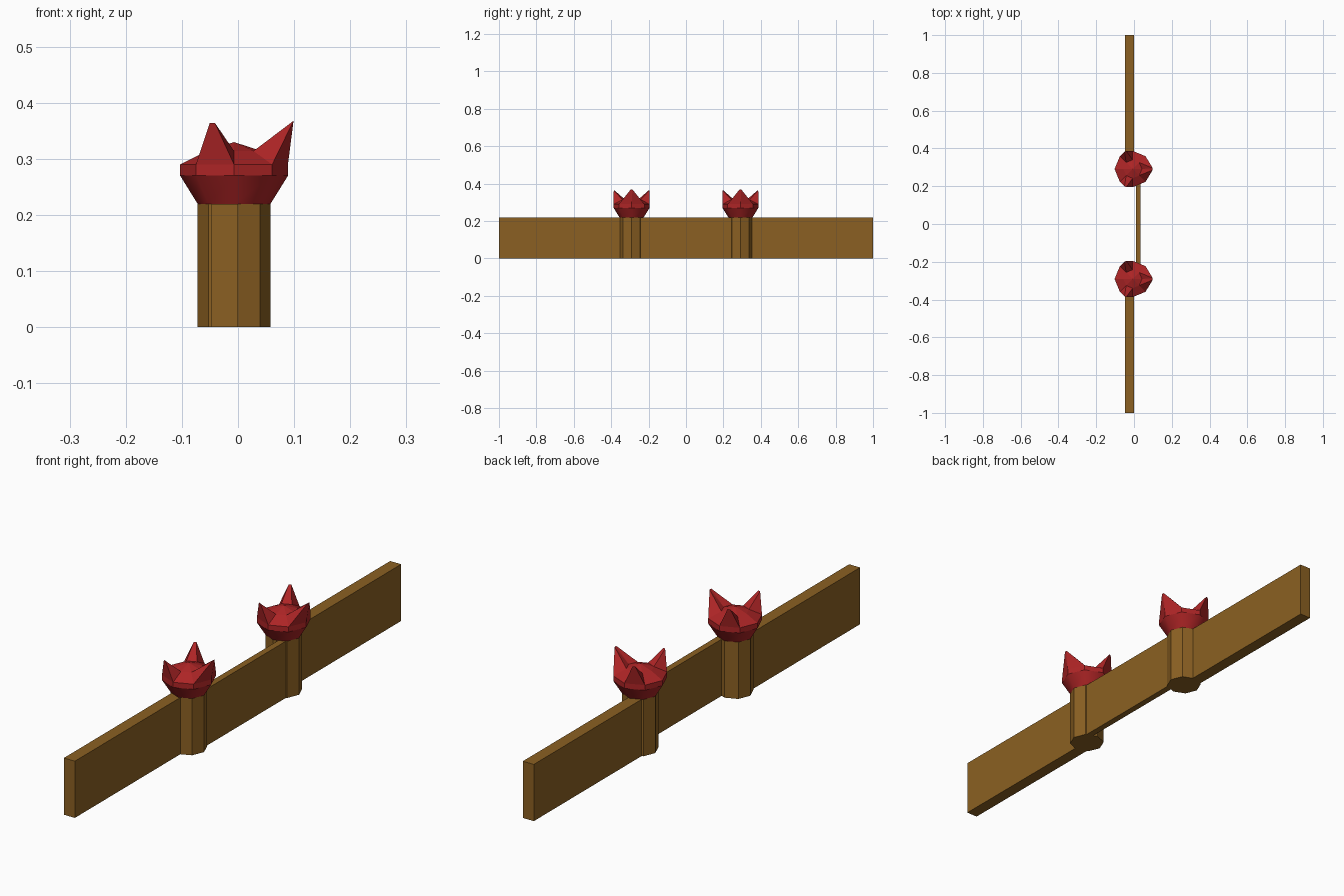
import bpy, bmesh, math
from mathutils import Vector

if "Cube" in bpy.data.objects:
    bpy.data.objects.remove(bpy.data.objects["Cube"])

CX, PY, H = -0.007, 0.291, 0.22   # post axis x, post distance from centre, wall height


def material(name, rgb):
    m = bpy.data.materials.new(name)
    m.diffuse_color = (*rgb, 1)
    m.use_nodes = True
    m.node_tree.nodes["Principled BSDF"].inputs["Base Color"].default_value = m.diffuse_color
    return m


wood = material("brown wood", (0.26, 0.118, 0.016))
red = material("dark red", (0.42, 0.018, 0.019))


def finish(name, bm, mat):
    bmesh.ops.recalc_face_normals(bm, faces=bm.faces)
    me = bpy.data.meshes.new(name)
    bm.to_mesh(me)
    bm.free()
    me.materials.append(mat)
    ob = bpy.data.objects.new(name, me)
    bpy.context.collection.objects.link(ob)
    return ob


def plank(name, x0, x1, y0, y1):
    bm = bmesh.new()
    bmesh.ops.create_cube(bm, size=1)
    for v in bm.verts:
        v.co = ((x0 + x1) / 2 + v.co.x * (x1 - x0),
                (y0 + y1) / 2 + v.co.y * (y1 - y0), (v.co.z + 0.5) * H)
    return finish(name, bm, wood)


def ring(bm, y, r, z):
    return [bm.verts.new((CX + r * math.cos(i * math.pi / 4),
                          y + r * math.sin(i * math.pi / 4), z)) for i in range(8)]


def bridge(bm, a, b, skip=()):
    return [bm.faces.new((a[i], a[(i + 1) % 8], b[(i + 1) % 8], b[i]))
            for i in range(8) if i not in skip]


def post(name, y):
    bm = bmesh.new()
    a, b = ring(bm, y, 0.065, 0), ring(bm, y, 0.065, H)
    bridge(bm, a, b)
    bm.faces.new(a)
    bm.faces.new(b)
    finish(name, bm, wood)


def crown(name, y):
    bm = bmesh.new()
    foot, low = ring(bm, y, 0.065, H), ring(bm, y, 0.096, 0.27)
    top, inner = ring(bm, y, 0.096, 0.29), ring(bm, y, 0.049, 0.314)
    cone = bridge(bm, foot, low)
    bm.faces.new(foot)
    bridge(bm, low, top)
    # dome between the spikes
    bridge(bm, top, inner, skip=(7, 0, 2, 5))
    peak = bm.verts.new((CX, y, 0.33))
    for i in range(8):
        bm.faces.new((inner[i], inner[(i + 1) % 8], peak))

    # spikes: (angle, tip radius, tip height, rim corners they grow from)
    for deg, r, z, ids in ((0, 0.106, 0.368, (7, 0, 1)),
                           (112.5, 0.101, 0.364, (2, 3)),
                           (247.5, 0.101, 0.364, (5, 6))):
        a = math.radians(deg)
        out, side = Vector((math.cos(a), math.sin(a), 0)), Vector((-math.sin(a), math.cos(a), 0))
        c = Vector((CX, y, z)) + out * r
        t0, t1 = bm.verts.new(c - side * 0.005), bm.verts.new(c + side * 0.005)
        o, n = [top[i] for i in ids], [inner[i] for i in ids]
        bm.faces.new((o[0], t0, n[0]))
        bm.faces.new((o[-1], n[-1], t1))
        if len(ids) == 3:
            bm.faces.new((o[0], o[1], t0))
            bm.faces.new((o[1], o[2], t1))
            bm.faces.new((o[1], t1, t0))
            bm.faces.new((n[0], t0, n[1]))
            bm.faces.new((n[1], t1, n[2]))
            bm.faces.new((n[1], t0, t1))
        else:
            bm.faces.new((o[0], o[1], t1, t0))
            bm.faces.new((n[0], t0, t1, n[1]))
    # smooth flared base with crisp rims
    for f in cone:
        f.smooth = True
    for v in (foot, low):
        for i in range(8):
            bm.edges.get((v[i], v[(i + 1) % 8])).smooth = False
    finish(name, bm, red)


# wall planks
plank("middle_plank", 0.01, 0.035, -PY, PY)
for s, label in ((-1, "front"), (1, "back")):
    ys = sorted((s * PY, s * 1.0))
    plank(label + "_plank", -0.047, 0.0, *ys)
    post(label + "_post", s * PY)
    crown(label + "_spiked_cap", s * PY)
